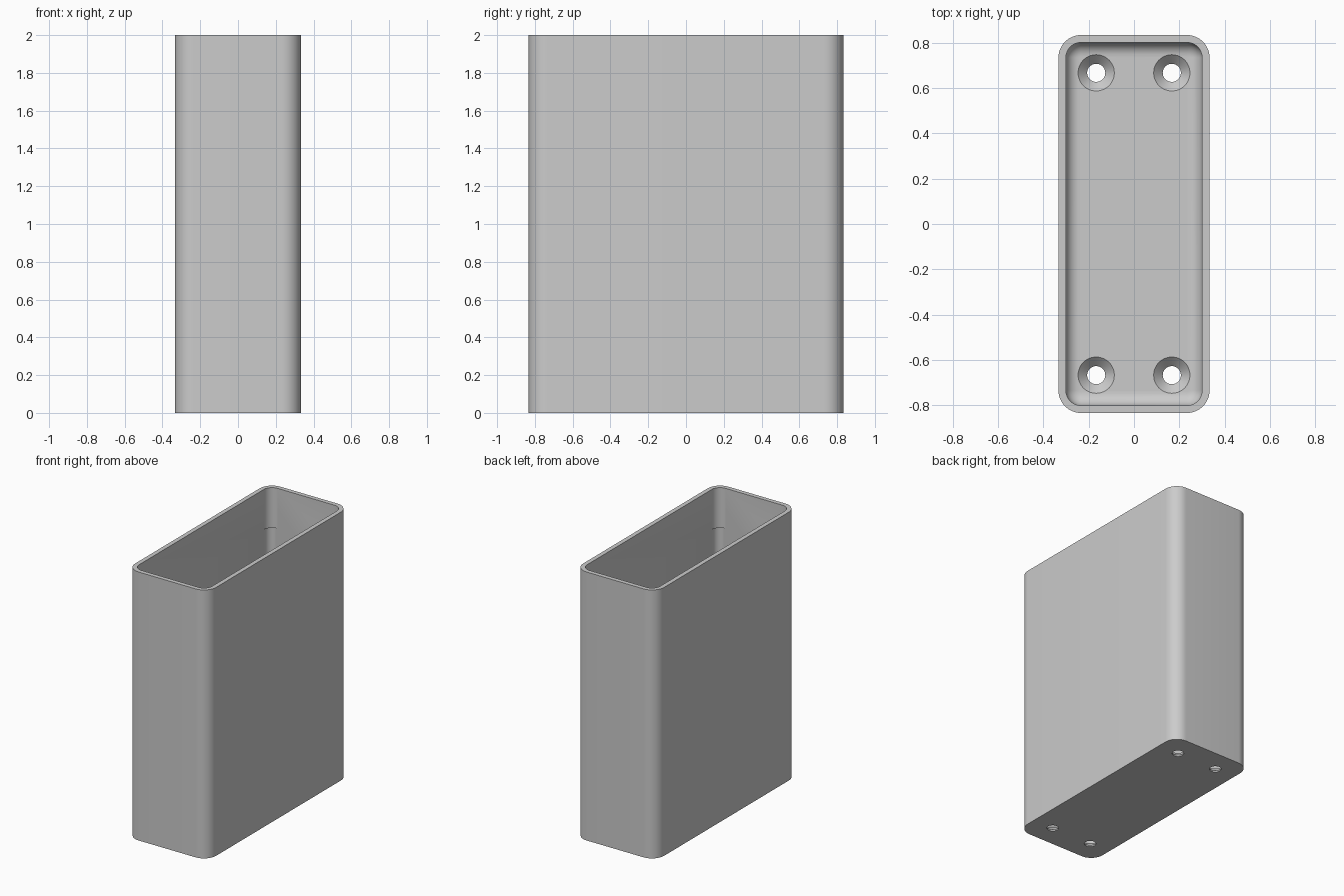
import bpy, bmesh, math

if "Cube" in bpy.data.objects:
    bpy.data.objects.remove(bpy.data.objects["Cube"], do_unlink=True)

HX, HY, HEIGHT = 1 / 3, 5 / 6, 2.0   # outer half sizes and height
WALL, FLOOR = 0.033, 0.05
CORNER, FILLET = 0.1, 0.06

grey = bpy.data.materials.new("plain_grey")
grey.use_nodes = True
colour = (0.6, 0.6, 0.6, 1)
grey.diffuse_color = colour
grey.node_tree.nodes["Principled BSDF"].inputs["Base Color"].default_value = colour


def rounded_ring(bm, inset, z, steps=12):
    """Rounded rectangle of vertices, inset from the outer outline."""
    r = max(CORNER - inset, 0.005)
    cx, cy = HX - inset - r, HY - inset - r
    ring = []
    for q, (sx, sy) in enumerate([(1, 1), (-1, 1), (-1, -1), (1, -1)]):
        for i in range(steps + 1):
            a = math.pi / 2 * (q + i / steps)
            ring.append(bm.verts.new((sx * cx + r * math.cos(a),
                                      sy * cy + r * math.sin(a), z)))
    return ring


def finish(bm, name):
    bmesh.ops.recalc_face_normals(bm, faces=bm.faces)
    mesh = bpy.data.meshes.new(name)
    bm.to_mesh(mesh)
    bm.free()
    mesh.materials.append(grey)
    obj = bpy.data.objects.new(name, mesh)
    bpy.context.collection.objects.link(obj)
    return obj


def lathe(bm, x, y, profile, sides=48):
    """Closed solid turned around a vertical axis."""
    rings = []
    for r, z in profile:
        rings.append([bm.verts.new((x + r * math.cos(math.tau * i / sides),
                                    y + r * math.sin(math.tau * i / sides), z))
                      for i in range(sides)])
    bridge(bm, rings)


def bridge(bm, rings):
    for a, b in zip(rings, rings[1:]):
        for i in range(len(a)):
            j = (i + 1) % len(a)
            bm.faces.new((a[i], a[j], b[j], b[i]))
    bm.faces.new(rings[0])
    bm.faces.new(rings[-1])


# Open box: outside wall, rim, inside wall, filleted edge and floor
bm = bmesh.new()
sections = [(0, 0), (0, HEIGHT), (WALL, HEIGHT)]
for k in range(9):
    a = math.pi / 2 * k / 8
    sections.append((WALL + FILLET * (1 - math.cos(a)),
                     FLOOR + FILLET * (1 - math.sin(a))))
bridge(bm, [rounded_ring(bm, d, z) for d, z in sections])
box = finish(bm, "open_box")

# Cutters: countersunk floor holes and shallow reliefs in the inner corners
holes, reliefs = bmesh.new(), bmesh.new()
for sx in (-1, 1):
    for sy in (-1, 1):
        lathe(holes, sx / 6, sy * 2 / 3,
              [(0.04, -0.05), (0.04, 0.01), (0.08, FLOOR), (0.08, FLOOR + 0.05)])
        lathe(reliefs, sx * 0.257, sy * 0.757, [(0.05, 0.2), (0.05, 1.7)])

bpy.context.view_layer.objects.active = box
box.select_set(True)
for bm, name in ((holes, "hole_cutter"), (reliefs, "relief_cutter")):
    cutter = finish(bm, name)
    cutter.hide_render = True
    mod = box.modifiers.new(name, "BOOLEAN")
    mod.operation = "DIFFERENCE"
    mod.solver = "EXACT"
    mod.object = cutter
    bpy.ops.object.modifier_apply(modifier=mod.name)
    bpy.data.objects.remove(cutter, do_unlink=True)

bpy.ops.object.shade_smooth_by_angle(angle=math.radians(30))
